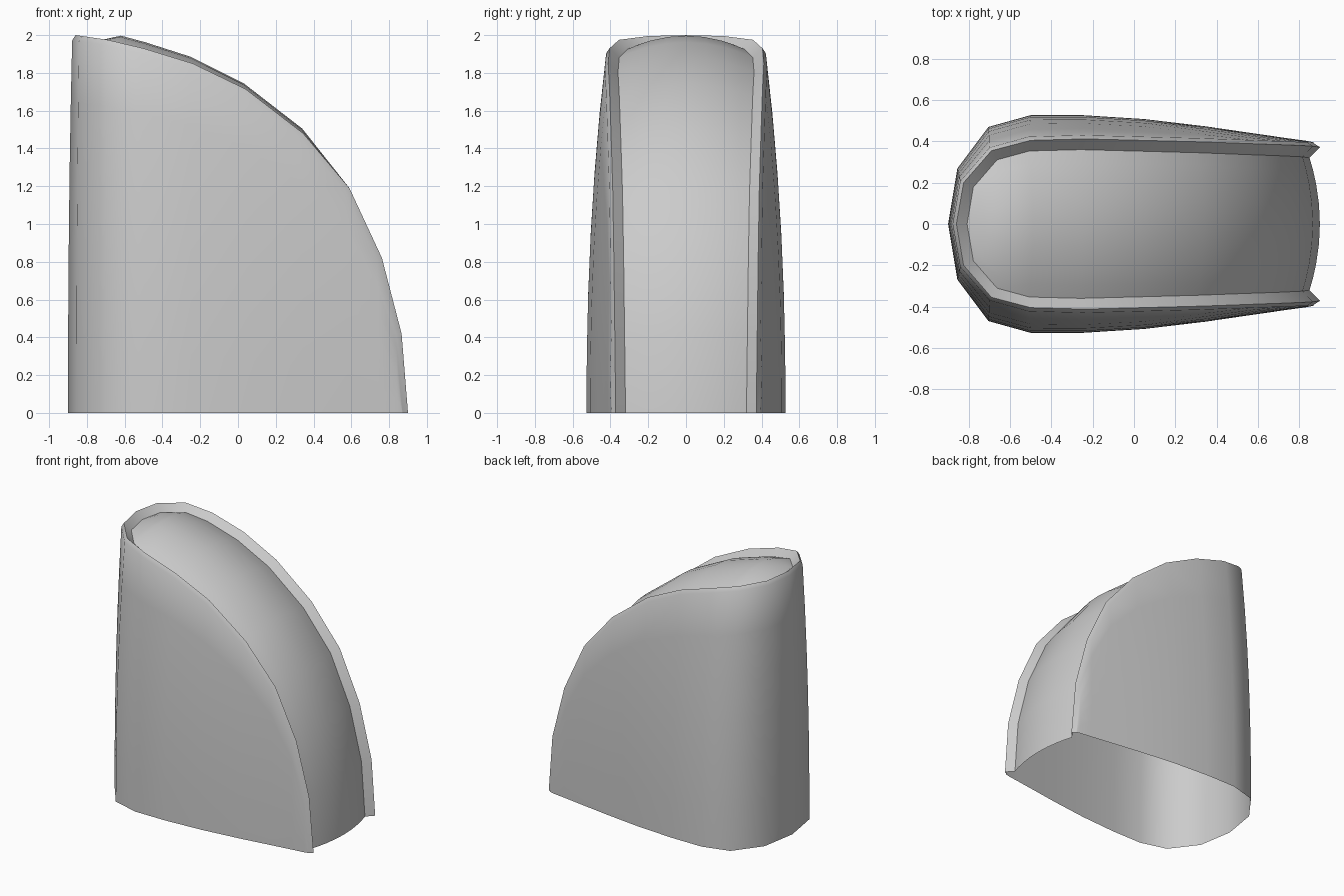
import bpy, bmesh, math
from mathutils import Vector

if "Cube" in bpy.data.objects:
    bpy.data.objects.remove(bpy.data.objects["Cube"])

# Half-plan stations from back centre to front tip:
# rim crest x, y, z, plan direction angle, base x, base y, dome centre x, z
STATIONS = [
    (-.86, 0, 2.0, 180, -.90, 0, -.80, 1.95),
    (-.825, .20, 1.995, 155, -.855, .27, -.72, 1.975),
    (-.69, .355, 1.975, 122, -.705, .47, -.62, 1.997),
    (-.50, .405, 1.93, 98, -.50, .527, -.49, 1.962),
    (-.24, .412, 1.85, 90, -.25, .527, -.25, 1.885),
    (.04, .405, 1.715, 90, .05, .508, .03, 1.745),
    (.345, .397, 1.48, 90, .345, .473, .34, 1.505),
    (.59, .388, 1.19, 90, .585, .438, .59, 1.19),
    (.762, .382, .82, 90, .745, .415, .76, .82),
    (.866, .377, .42, 90, .84, .402, .866, .42),
    (.90, .372, 0, 90, .87, .395, .90, 0),
]
N = len(STATIONS)


def rim_points(i):
    """Outer, crest and inner points of the rim at one station."""
    x, y, z, ang = STATIONS[i][:4]
    a = math.radians(ang)
    d = Vector((math.cos(a), math.sin(a) if i else 0, 0))
    if i < 3:
        n = Vector((0, 0, 1))
    elif i == N - 1:
        n = Vector((1, 0, 0))
    else:
        p, q = STATIONS[i - 1], STATIONS[i + 1]
        n = Vector((p[2] - q[2], 0, q[0] - p[0])).normalized()
    c = Vector((x, y, z))
    return c + d * .018 - n * .028, c, c - d * .052 - n * .05


def grid_object(name, rows, angle):
    """Skin a grid of points and mirror it across y = 0."""
    bm = bmesh.new()
    vs = [[bm.verts.new(p) for p in r] for r in rows]
    for r, s in zip(vs, vs[1:]):
        for j in range(len(r) - 1):
            bm.faces.new((r[j], r[j + 1], s[j + 1], s[j]))
    half = bm.verts[:] + bm.edges[:] + bm.faces[:]
    bmesh.ops.mirror(bm, geom=half, axis='Y', merge_dist=.0005)
    bmesh.ops.remove_doubles(bm, verts=bm.verts[:], dist=.0005)
    bmesh.ops.dissolve_degenerate(bm, edges=bm.edges[:], dist=.0005)
    bmesh.ops.recalc_face_normals(bm, faces=bm.faces[:])
    # open sheets: make the overall orientation face outward
    if sum(f.normal.dot(f.calc_center_median() - Vector((0, 0, .5))) * f.calc_area()
           for f in bm.faces) < 0:
        bmesh.ops.reverse_faces(bm, faces=bm.faces[:])
    me = bpy.data.meshes.new(name)
    bm.to_mesh(me)
    bm.free()
    ob = bpy.data.objects.new(name, me)
    bpy.context.collection.objects.link(ob)
    bpy.ops.object.select_all(action='DESELECT')
    ob.select_set(True)
    bpy.context.view_layer.objects.active = ob
    bpy.ops.object.shade_smooth_by_angle(angle=math.radians(angle))
    return ob


# Outer wall curving inward toward the top, finished by the folded rim
wall = []
for i, s in enumerate(STATIONS):
    outer, crest, inner = rim_points(i)
    base = Vector((s[4], s[5], 0))
    col = []
    for k in range(7):
        t = k / 6
        p = base.lerp(outer, t ** 2.2)
        p.z = outer.z * t
        col.append(p)
    wall.append(col + [crest, inner])
grid_object("outer_shell", wall, 50)

# Convex inset panel running from the back of the top down to the floor
panel = []
for i, s in enumerate(STATIONS):
    edge = rim_points(i)[2]
    centre = Vector((s[6], 0, s[7]))
    row = []
    for f in (1, .82, .6, .3, 0):
        p = centre.lerp(edge, f * f)
        p.y = edge.y * f
        row.append(p)
    panel.append(row)
grid_object("inset_panel", panel, 50)
